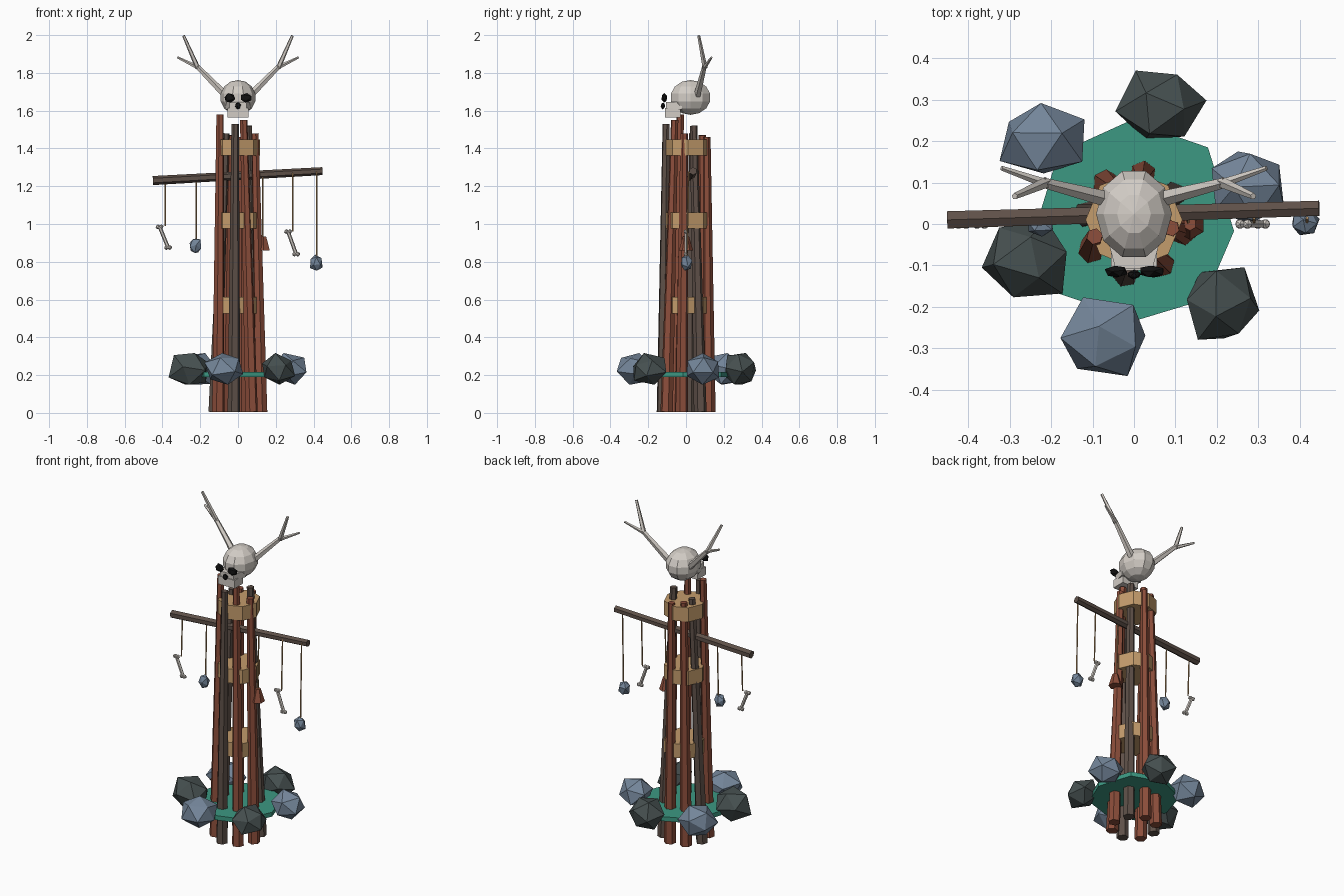
import bpy, bmesh, math, random
from mathutils import Vector, Matrix

if "Cube" in bpy.data.objects:
    bpy.data.objects.remove(bpy.data.objects["Cube"])

random.seed(4)


def mat(name, hexcol):
    m = bpy.data.materials.new(name)
    c = [int(hexcol[i:i + 2], 16) / 255 for i in (0, 2, 4)]
    m.diffuse_color = [((v + .055) / 1.055) ** 2.4 if v > .04 else v / 12.92 for v in c] + [1]
    m.use_nodes = True
    m.node_tree.nodes["Principled BSDF"].inputs["Base Color"].default_value = m.diffuse_color
    return m


RED = mat("red_wood", "8C4E3B")
DARK = mat("dark_wood", "5E5048")
TAN = mat("rope_tan", "C49C6C")
TEAL = mat("teal", "3C9882")
SLATE = mat("slate_stone", "74869A")
COAL = mat("dark_stone", "465050")
BONE = mat("bone", "D2CCC5")
BLACK = mat("socket_black", "121212")


def finish(name, bm, m):
    me = bpy.data.meshes.new(name)
    bmesh.ops.recalc_face_normals(bm, faces=bm.faces)
    bm.to_mesh(me)
    bm.free()
    me.materials.append(m)
    ob = bpy.data.objects.new(name, me)
    bpy.context.collection.objects.link(ob)
    return ob


def add_tube(bm, a, b, r1, r2, sides=6):
    a, b = Vector(a), Vector(b)
    d = b - a
    rot = d.to_track_quat('Z', 'Y').to_matrix().to_4x4()
    bmesh.ops.create_cone(bm, cap_ends=True, segments=sides, radius1=r1, radius2=r2,
                          depth=d.length, matrix=Matrix.Translation((a + b) / 2) @ rot)


def tube(name, a, b, r1, r2, m, sides=6):
    bm = bmesh.new()
    add_tube(bm, a, b, r1, r2, sides)
    return finish(name, bm, m)


def rock(name, c, size, m, jitter=.12):
    # jittered icosahedron fitted to the given size
    bm = bmesh.new()
    bmesh.ops.create_icosphere(bm, subdivisions=1, radius=1)
    spin = Matrix.Rotation(random.uniform(0, 6), 3, 'Z') @ Matrix.Rotation(random.uniform(0, 6), 3, 'X')
    for v in bm.verts:
        v.co = spin @ v.co * random.uniform(1 - jitter, 1 + jitter)
    for k in range(3):
        lo, hi = min(v.co[k] for v in bm.verts), max(v.co[k] for v in bm.verts)
        for v in bm.verts:
            v.co[k] = c[k] + ((v.co[k] - lo) / (hi - lo) - .5) * size[k]
    return finish(name, bm, m)


def prism(name, pts, z0, z1, m):
    bm = bmesh.new()
    f = bm.faces.new([bm.verts.new((x, y, z0)) for x, y in pts])
    up = bmesh.ops.extrude_face_region(bm, geom=[f])
    for v in up["geom"]:
        if isinstance(v, bmesh.types.BMVert):
            v.co.z = z1
    return finish(name, bm, m)


# leaning pole bundle: base angle, top x, y, z
poles = [(260, -.015, -.105, 1.53), (305, .03, -.06, 1.55), (350, .09, -.01, 1.48),
         (37, .055, .04, 1.52), (80, .02, .11, 1.46), (125, -.045, .085, 1.47),
         (170, -.065, .035, 1.48), (213, -.095, -.03, 1.58)]
for i, (ang, x, y, z) in enumerate(poles):
    a = math.radians(ang)
    tube(f"pole_{i}", (.125 * math.cos(a), .125 * math.sin(a), .005), (x, y, z),
         .034, .02, RED if i % 3 else DARK)

# wrapped bands
for i, z in enumerate((.57, 1.018, 1.405)):
    ring = [(.117 * math.cos(k * math.pi / 4), .01 + .117 * math.sin(k * math.pi / 4)) for k in range(8)]
    prism(f"band_{i}", ring, z - .043, z + .043, TAN)

# teal plate around the base
plate = [(46, .257), (92, .25), (137, .25), (180, .235), (223, .247), (272, .232), (313, .25), (356, .242)]
prism("base_plate", [(r * math.cos(math.radians(a)), r * math.sin(math.radians(a))) for a, r in plate],
      .19, .217, TEAL)

# ring of stones
stones = [(.065, .288, .22, .165, COAL), (-.222, .207, .205, .17, SLATE), (.275, .09, .175, .17, SLATE),
          (-.265, -.082, .205, .19, COAL), (-.075, -.272, .205, .19, SLATE), (.215, -.192, .175, .175, COAL)]
for i, (x, y, sx, sy, m) in enumerate(stones):
    rock(f"stone_{i}", (x, y, .233), (sx, sy, .168), m)

# cross beam
tube("cross_beam", (-.45, .01, 1.23), (.447, .038, 1.28), .024, .021, DARK)

# hanging strings: x, bottom z
for i, (x, z) in enumerate([(-.385, .99), (-.222, .9), (.13, .92), (.29, .96), (.418, .82)]):
    tube(f"string_{i}", (x, .005, z), (x, .015, 1.255 + x * .055), .004, .004, TAN, 5)

# hanging bones with knuckled ends
for i, (a, b) in enumerate([((-.415, 0, .985), (-.37, 0, .875)), ((.265, 0, .96), (.308, 0, .84))]):
    bm = bmesh.new()
    add_tube(bm, a, b, .01, .01)
    for end in (a, b):
        for s in (-.009, .009):
            bmesh.ops.create_icosphere(bm, subdivisions=1, radius=.013,
                                       matrix=Matrix.Translation(Vector(end) + Vector((s, 0, 0))))
    finish(f"hanging_bone_{i}", bm, BONE)

# hanging pebbles and bell
rock("pebble_left", (-.226, -.003, .885), (.06, .055, .075), SLATE)
rock("pebble_right", (.415, .003, .795), (.066, .06, .085), SLATE)
tube("bell", (.135, 0, .86), (.135, 0, .935), .038, .016, RED)

# skull
bm = bmesh.new()
bmesh.ops.create_uvsphere(bm, u_segments=10, v_segments=7, radius=1,
                          matrix=Matrix.Translation((0, .024, 1.67)) @ Matrix.Diagonal((.094, .112, .092, 1))
                          @ Matrix.Rotation(math.pi / 2, 4, 'Z'))
finish("skull", bm, BONE)


def box(name, x0, x1, y0, y1, z0, z1):
    # tapered box: half width x0 at front y0, x1 at back y1
    prism(name, [(-x0, y0), (x0, y0), (x1, y1), (-x1, y1)], z0, z1, BONE)


box("muzzle", .045, .068, -.107, -.02, 1.605, 1.645)
box("jaw", .055, .055, -.112, -.03, 1.565, 1.615)
for s in (-1, 1):
    rock("eye_socket", (s * .043, -.115, 1.668), (.056, .028, .05), BLACK, .05)
rock("nose_hole", (0, -.122, 1.625), (.03, .024, .036), BLACK, .05)

# antlers, mirrored
for side, s in (("left", -1), ("right", 1)):
    bm = bmesh.new()
    fork = (s * .22, .1, 1.838)
    add_tube(bm, (s * .065, .06, 1.68), fork, .02, .013, 5)
    add_tube(bm, (s * .213, .1, 1.826), (s * .288, .067, 1.997), .014, .008, 5)
    add_tube(bm, (s * .205, .095, 1.825), (s * .32, .135, 1.882), .012, .006, 5)
    finish(f"antler_{side}", bm, BONE)
